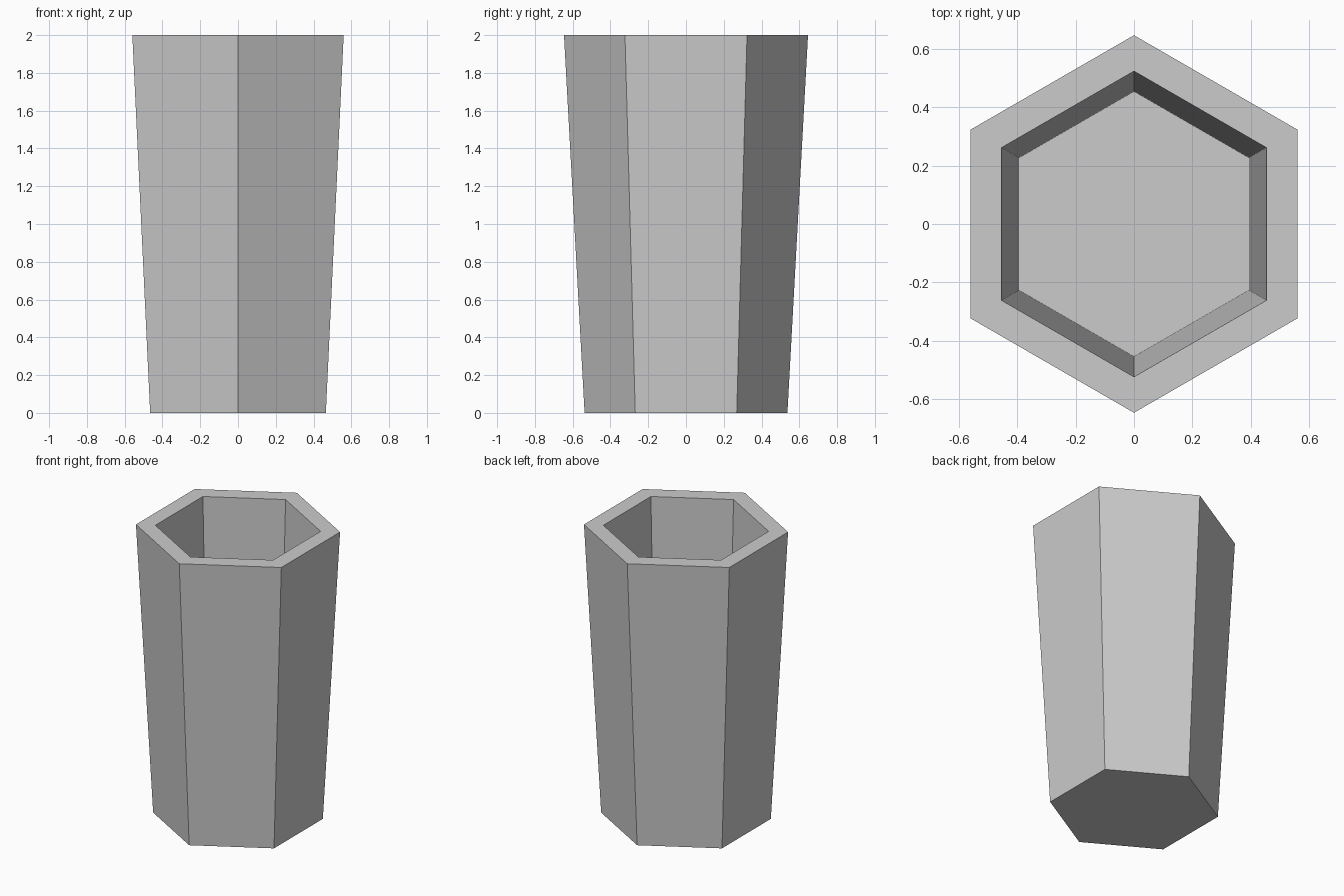
import bpy, bmesh
from math import cos, sin, pi

if "Cube" in bpy.data.objects:
    bpy.data.objects.remove(bpy.data.objects["Cube"])

SIDES = 6
# (corner radius, height): outer base, outer rim, inner rim, inner floor
PROFILE = [(0.537, 0.0), (0.646, 2.0), (0.523, 2.0), (0.454, 0.1)]


def hex_ring(bm, radius, z):
    # Corners point along +y and -y
    angles = [pi / 2 + 2 * pi * i / SIDES for i in range(SIDES)]
    return [bm.verts.new((radius * cos(a), radius * sin(a), z)) for a in angles]


# Tapered hexagonal cup: closed base, thick wall, hollow inside
bm = bmesh.new()
rings = [hex_ring(bm, r, z) for r, z in PROFILE]
for low, high in zip(rings, rings[1:]):
    for i in range(SIDES):
        j = (i + 1) % SIDES
        bm.faces.new((low[i], low[j], high[j], high[i]))
bm.faces.new(rings[0][::-1])   # underside
bm.faces.new(rings[-1])        # inner floor
bmesh.ops.recalc_face_normals(bm, faces=bm.faces)

mesh = bpy.data.meshes.new("hexagonal_cup")
bm.to_mesh(mesh)
bm.free()
cup = bpy.data.objects.new("hexagonal_cup", mesh)
bpy.context.collection.objects.link(cup)
